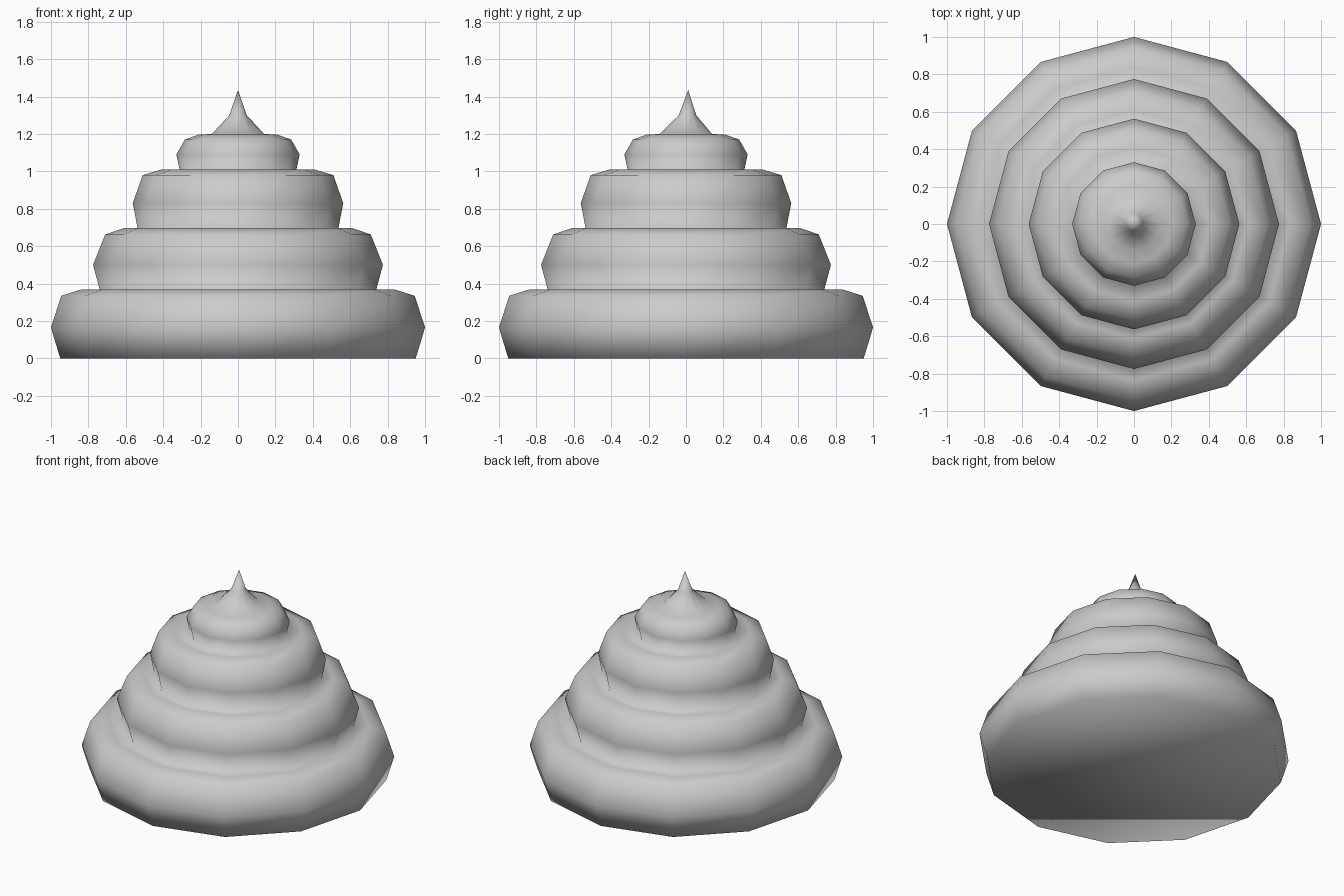
import bpy
import bmesh
from math import cos, sin, pi

if "Cube" in bpy.data.objects:
    bpy.data.objects.remove(bpy.data.objects["Cube"])

SIDES = 12

# (radius, height) profile: four stacked coils, then the curl on top
profile = [
    (0.95, 0.0), (1.0, 0.165), (0.945, 0.335), (0.835, 0.37),
    (0.737, 0.36), (0.775, 0.50), (0.71, 0.663), (0.61, 0.697),
    (0.535, 0.688), (0.563, 0.83), (0.51, 0.98), (0.41, 1.01),
    (0.31, 1.0), (0.33, 1.09), (0.285, 1.17), (0.21, 1.197),
    (0.14, 1.20), (0.047, 1.30),
]

bm = bmesh.new()

# Rings of the swirl, leaning very slightly back at the tip
rings = []
for r, z in profile:
    lean = 0.008 if r < 0.1 else 0.0
    rings.append([bm.verts.new((r * cos(2 * pi * i / SIDES),
                                r * sin(2 * pi * i / SIDES) + lean, z))
                  for i in range(SIDES)])

# Walls between neighbouring rings
for low, high in zip(rings, rings[1:]):
    for i in range(SIDES):
        j = (i + 1) % SIDES
        bm.faces.new((low[i], low[j], high[j], high[i]))

# Pointed tip
tip = bm.verts.new((0, 0.012, 1.435))
for i in range(SIDES):
    bm.faces.new((rings[-1][i], rings[-1][(i + 1) % SIDES], tip))

# Flat underside
bm.faces.new(rings[0][::-1])

for f in bm.faces:
    f.smooth = True
bmesh.ops.recalc_face_normals(bm, faces=bm.faces[:])

mesh = bpy.data.meshes.new("swirl")
bm.to_mesh(mesh)
bm.free()
swirl = bpy.data.objects.new("swirl", mesh)
bpy.context.collection.objects.link(swirl)
